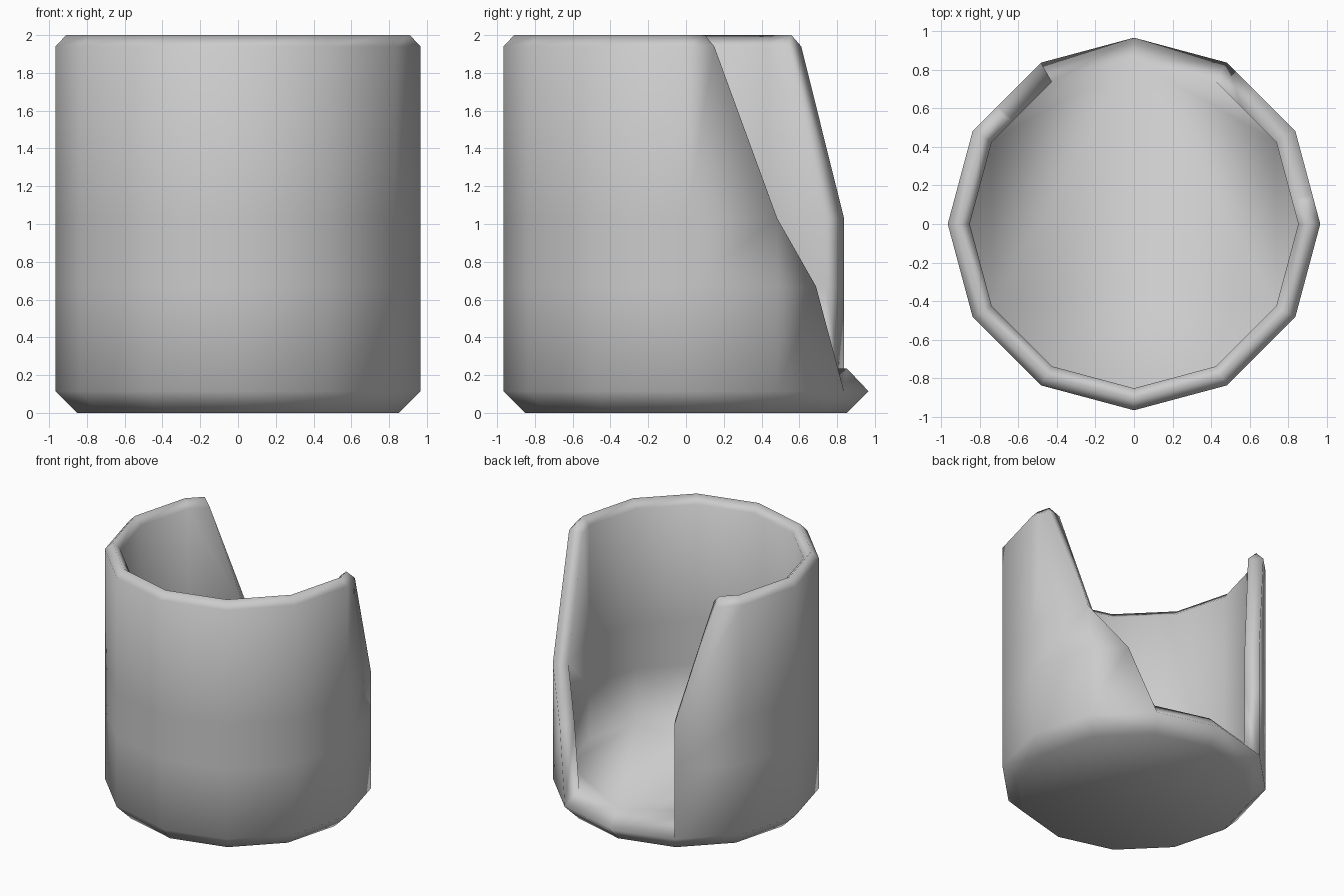
import bpy, bmesh, math

if "Cube" in bpy.data.objects:
    bpy.data.objects.remove(bpy.data.objects["Cube"])

R_OUT, R_MID, R_IN = 0.966, 0.91, 0.852


def ring_point(u, r, z):
    # point on a 12-sided ring; u counts 30-degree steps, straight between corners
    i = math.floor(u)
    t = u - i
    a, b = math.radians(30 * i), math.radians(30 * (i + 1))
    return (r * ((1 - t) * math.cos(a) + t * math.cos(b)),
            r * ((1 - t) * math.sin(a) + t * math.sin(b)), z)


bm = bmesh.new()


def row(us, r, z):
    return [bm.verts.new(ring_point(u, r, z)) for u in us]


def face(*vs):
    vs = list(dict.fromkeys(vs))
    if len(vs) > 2:
        bm.faces.new(vs)


def bridge(a, b):
    for i in range(len(a) - 1):
        face(a[i], a[i + 1], b[i + 1], b[i])


def wall(r, z_low):
    # wall rows from the left edge of the opening, around the front, to the right edge
    rows = []
    for z, left, right in ((z_low, 4, 14), (0.67, 4, 13.58), (1.03, 4, 13), (1.94, 4.64, 12.31)):
        inner = range(5, 14 if z < 1 else 13)
        vs = row([left, *inner, right], r, z)
        rows.append(vs + [vs[-1]] * (11 - len(vs)))
    for a, b in zip(rows, rows[1:]):
        bridge(a, b)
    return rows


outer = wall(R_OUT, 0.115)
inner = wall(R_IN, 0.235)

# peaked top rim
ridge = row([4.69, *range(5, 13), 12.22], R_MID, 2.0)
ridge.append(ridge[-1])
bridge(outer[-1], ridge)
bridge(ridge, inner[-1])

# end faces of the opening
for k in (0, -1):
    for j in range(3):
        face(outer[j][k], outer[j + 1][k], inner[j + 1][k], inner[j][k])
    face(outer[3][k], ridge[k], inner[3][k])

# low lip at the back, joining the two wall ends
lip_out = [outer[0][-1], *row([3], R_OUT, 0.115), outer[0][0]]
lip_in = [inner[0][-1], *row([3], R_IN, 0.235), inner[0][0]]
bridge(lip_out, lip_in)

# chamfered base and inside floor
base_ring = outer[0] + [lip_out[1]]
bottom = row(range(4, 16), R_IN, 0)
bridge(base_ring + base_ring[:1], bottom + bottom[:1])
face(*bottom)
face(*inner[0], lip_in[1])

bmesh.ops.recalc_face_normals(bm, faces=bm.faces)
for f in bm.faces:
    f.smooth = True
mesh = bpy.data.meshes.new("open_cup")
bm.to_mesh(mesh)
bm.free()
cup = bpy.data.objects.new("open_cup", mesh)
bpy.context.collection.objects.link(cup)
